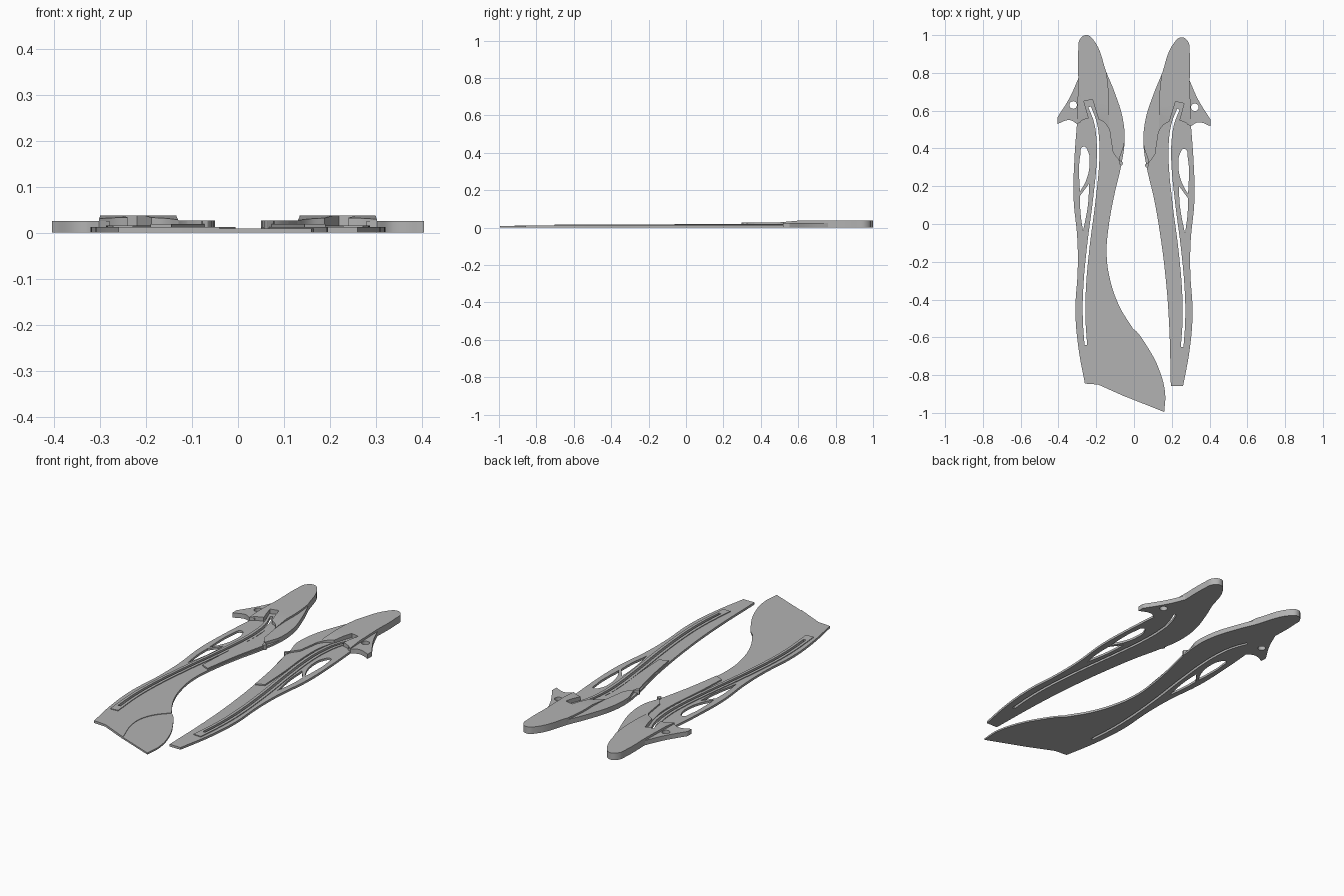
import bpy
import bmesh
from mathutils import Vector

cube = bpy.data.objects.get("Cube")
if cube:
    bpy.data.objects.remove(cube, do_unlink=True)

grey = bpy.data.materials.new("plain grey")
grey.use_nodes = True
colour = (0.45, 0.45, 0.45, 1.0)
grey.diffuse_color = colour
grey.node_tree.nodes["Principled BSDF"].inputs["Base Color"].default_value = colour

CORNER = True  # third entry of a point: sharp corner instead of smooth


def ribbon(path, half_width):
    """Closed strip of constant width following a path, with square ends."""
    left, right = [], []
    last = len(path) - 1
    for i, point in enumerate(path):
        before, after = Vector(path[max(i - 1, 0)]), Vector(path[min(i + 1, last)])
        along = (after - before).normalized()
        side = Vector((-along.y, along.x)) * half_width
        end = i in (0, last)
        left.append((*(Vector(point) + side), end))
        right.append((*(Vector(point) - side), end))
    return left + right[::-1]


def ring(x, y, radius):
    """Round hole."""
    return [(x + radius, y), (x, y + radius), (x - radius, y), (x, y - radius)]


def plate(name, loops, height, mirrored=False, shape=None):
    """Flat plate from closed loops (inner loops become holes), resting on the ground."""
    curve = bpy.data.curves.new(name, "CURVE")
    curve.dimensions = "2D"
    curve.fill_mode = "BOTH"
    curve.resolution_u = 8
    curve.extrude = height / 2
    for loop in loops:
        spline = curve.splines.new("BEZIER")
        spline.bezier_points.add(len(loop) - 1)
        spline.use_cyclic_u = True
        for knot, point in zip(spline.bezier_points, loop):
            x, y = point[:2]
            kind = "VECTOR" if len(point) == 3 and point[2] else "AUTO"
            knot.co = (-x, y - 0.012, 0) if mirrored else (x, y, 0)
            knot.handle_left_type = knot.handle_right_type = kind
    source = bpy.data.objects.new(name + " outline", curve)
    bpy.context.collection.objects.link(source)
    graph = bpy.context.evaluated_depsgraph_get()
    mesh = bpy.data.meshes.new_from_object(source.evaluated_get(graph))
    bpy.data.objects.remove(source, do_unlink=True)

    bm = bmesh.new()
    bm.from_mesh(mesh)
    bmesh.ops.remove_doubles(bm, verts=bm.verts, dist=0.0002)
    bmesh.ops.translate(bm, verts=bm.verts, vec=(0, 0, height / 2))
    if shape:
        shape(bm)
    bmesh.ops.recalc_face_normals(bm, faces=bm.faces)
    bm.to_mesh(mesh)
    bm.free()
    mesh.materials.clear()
    mesh.materials.append(grey)
    part = bpy.data.objects.new(name, mesh)
    bpy.context.collection.objects.link(part)
    bpy.ops.object.select_all(action="DESELECT")
    part.select_set(True)
    bpy.context.view_layer.objects.active = part
    bpy.ops.object.shade_smooth_by_angle()
    return part


def slope_shoulder(bm):
    """Lower the head plate gently towards the neck."""
    start = 0.6
    bmesh.ops.bisect_plane(bm, geom=bm.verts[:] + bm.edges[:] + bm.faces[:],
                           plane_co=(0, start, 0), plane_no=(0, 1, 0))
    for vert in bm.verts:
        if vert.co.z > 0.02 and vert.co.y < start:
            vert.co.z -= (start - vert.co.y) * 0.09


# Outer edge of a panel, from tail to crown
outer_edge = [(-.26, -.845, CORNER), (-.295, -.65), (-.31, -.46), (-.298, -.24),
              (-.3, -.08), (-.32, .14), (-.315, .35), (-.302, .53, CORNER),
              (-.295, .77, CORNER)]
crown = [(-.295, .92), (-.285, .98), (-.25, 1), (-.215, .975)]
# Inner edge, from the crown down to the waist
throat = [(-.145, .8, CORNER), (-.1, .69), (-.06, .56), (-.05, .44), (-.068, .31)]
waist = [(-.105, .15), (-.135, -.02)]
# Lower inner edges differ: one panel flares into a tail, the other tapers
flare = [(-.145, -.15), (-.13, -.28), (-.08, -.43), (-.005, -.555, CORNER),
         (-.07, -.64), (-.09, -.74), (-.04, -.917, CORNER), (-.19, -.85, CORNER)]
taper = [(-.165, -.25), (-.185, -.5), (-.195, -.845, CORNER)]

# Long slot and the two windows beside it
slot_path = [(-.235, .62), (-.205, .54), (-.191, .44), (-.191, .33), (-.21, .13),
             (-.243, -.13), (-.262, -.35), (-.264, -.5), (-.255, -.64)]
rim_path = [(-.243, .65)] + slot_path[1:-1] + [(-.25, -.69)]
slot = ribbon(slot_path, 0.007)
upper_window = [(-.268, .41), (-.242, .38), (-.235, .32), (-.25, .24),
                (-.286, .17, CORNER), (-.29, .25), (-.285, .36)]
lower_window = [(-.237, .215, CORNER), (-.244, .1), (-.27, -.04, CORNER),
                (-.284, .07), (-.285, .15, CORNER)]

# Raised layers
fin = [(-.28, .77, CORNER), (-.295, .77, CORNER), (-.34, .67), (-.405, .565, CORNER),
       (-.405, .53, CORNER), (-.34, .55), (-.302, .53, CORNER), (-.28, .54, CORNER)]
head = ([(-.302, .53, CORNER), (-.295, .77, CORNER)] + crown +
        [(-.145, .8, CORNER), (-.135, .7), (-.135, .6, CORNER), (-.13, .5, CORNER),
         (-.155, .535), (-.188, .555, CORNER), (-.22, .66, CORNER),
         (-.265, .65, CORNER), (-.24, .56, CORNER), (-.27, .55)])
chest = throat + [(-.057, .325, CORNER), (-.085, .345), (-.112, .38, CORNER),
                  (-.13, .5, CORNER), (-.145, .6, CORNER)]
feather = [(-.13, .52, CORNER), (-.1, .37, CORNER), (-.072, .32, CORNER),
           (-.115, .13), (-.145, -.05, CORNER), (-.19, -.03, CORNER),
           (-.18, .15), (-.164, .33), (-.165, .45), (-.185, .55, CORNER)]
tail_lobe = [(-.005, -.555), (.08, -.665), (.14, -.79), (.165, -.9),
             (.16, -.995, CORNER), (-.05, -.912, CORNER), (-.11, -.75),
             (-.08, -.63), (-.02, -.555, CORNER)]

for side, mirrored, lower_edge in (("right", False, flare), ("left", True, taper)):
    outline = outer_edge + crown + throat + waist + lower_edge
    plate(side + " body", [outline, slot, upper_window, lower_window], 0.012, mirrored)
    plate(side + " slot rim", [ribbon(rim_path, 0.022), slot], 0.016, mirrored)
    plate(side + " feather", [feather], 0.019, mirrored)
    plate(side + " chest", [chest], 0.027, mirrored)
    plate(side + " fin", [fin, ring(-.322, .63, .02)], 0.025, mirrored)
    plate(side + " head", [head], 0.037, mirrored, slope_shoulder)

plate("tail lobe", [tail_lobe], 0.009)
